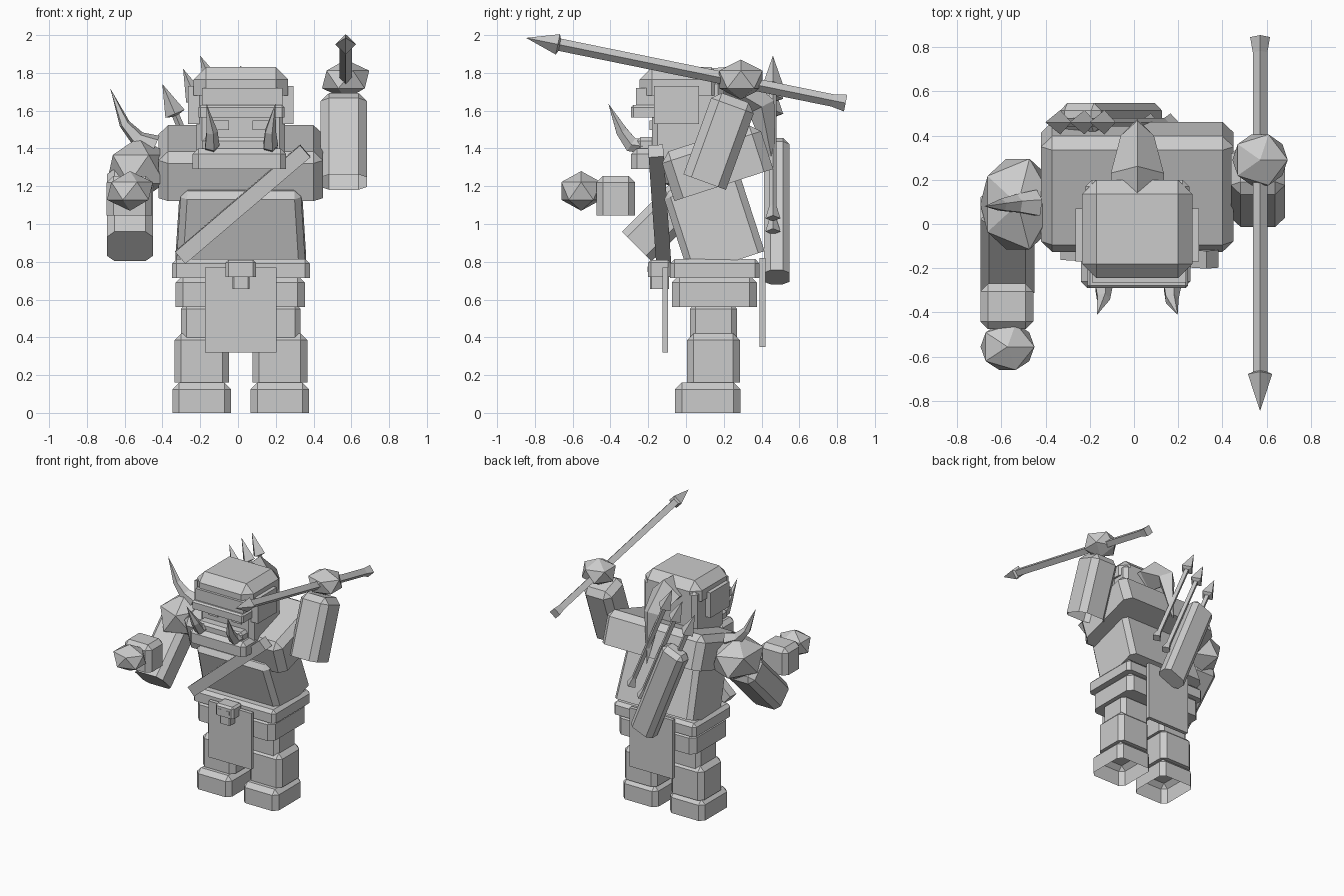
import bpy, bmesh, math
from mathutils import Vector, Euler, Matrix

default = bpy.data.objects.get("Cube")
if default:
    bpy.data.objects.remove(default)

grey = bpy.data.materials.new("plain grey")
grey.use_nodes = True
grey.diffuse_color = (0.6, 0.6, 0.6, 1)
grey.node_tree.nodes["Principled BSDF"].inputs["Base Color"].default_value = (0.6, 0.6, 0.6, 1)

MID = 0.015  # body centre line


def finish(name, bm):
    bmesh.ops.recalc_face_normals(bm, faces=bm.faces)
    mesh = bpy.data.meshes.new(name)
    bm.to_mesh(mesh)
    bm.free()
    mesh.materials.append(grey)
    obj = bpy.data.objects.new(name, mesh)
    bpy.context.collection.objects.link(obj)
    return obj


def box(name, loc, size, bevel=0.0, tilt=0, lean=0, top=1.0, open_base=False):
    """Box chamfered on its sides and top; tilt turns it about x, lean about y."""
    bm = bmesh.new()
    bmesh.ops.create_cube(bm, size=1)
    for v in bm.verts:
        if v.co.z > 0:
            v.co.x *= top
        v.co = Vector(a * b for a, b in zip(v.co, size))
    low = -size[2] / 2 + 1e-4
    if bevel:
        edges = [e for e in bm.edges if not all(v.co.z < low for v in e.verts)]
        bmesh.ops.bevel(bm, geom=edges, offset=bevel, segments=1, affect='EDGES')
    if open_base:
        base = [f for f in bm.faces if all(v.co.z < low for v in f.verts)]
        bmesh.ops.delete(bm, geom=base, context='FACES')
    turn = Euler((math.radians(tilt), math.radians(lean), 0), 'YXZ').to_matrix().to_4x4()
    bm.transform(Matrix.Translation(loc) @ turn)
    return finish(name, bm)


def span(name, x, y, z, bevel=0.0):
    """Box given by its limits on each axis."""
    lims = (x, y, z)
    return box(name, [(a + b) / 2 for a, b in lims], [b - a for a, b in lims], bevel)


def loft(name, points, radii, sides=4, ref=(1, 0, 0)):
    """Skin regular rings along a path; a zero radius makes a point."""
    bm = bmesh.new()
    pts, ref = [Vector(p) for p in points], Vector(ref)
    rings = []
    for i, (p, r) in enumerate(zip(pts, radii)):
        t = (pts[min(i + 1, len(pts) - 1)] - pts[max(i - 1, 0)]).normalized()
        u = (ref - t * ref.dot(t)).normalized()
        w = t.cross(u)
        angles = [math.tau * k / sides for k in range(sides)]
        rings.append([bm.verts.new(p + (u * math.cos(a) + w * math.sin(a)) * max(r, 0.0005))
                      for a in angles])
    for a, b in zip(rings, rings[1:]):
        for k in range(sides):
            n = (k + 1) % sides
            bm.faces.new((a[k], a[n], b[n], b[k]))
    bm.faces.new(rings[0])
    bm.faces.new(rings[-1])
    return finish(name, bm)


def ball(name, loc, half):
    """Coarse faceted ball with the given half sizes."""
    bm = bmesh.new()
    bmesh.ops.create_icosphere(bm, subdivisions=1, radius=1)
    reach = [max(v.co[i] for v in bm.verts) for i in range(3)]
    scale = [h / r for h, r in zip(half, reach)]
    bm.transform(Matrix.Translation(loc) @ Matrix.Diagonal((*scale, 1)))
    return finish(name, bm)


def shaft(name, tip, butt, radius, head_len, head_radius, tail_radius, ref=(1, 0, 0)):
    """Straight shaft with a pointed head and a flared tail."""
    tip, butt = Vector(tip), Vector(butt)
    d = (butt - tip).normalized()
    neck = tip + d * head_len
    path = [tip, neck, neck + d * 0.01, butt - d * 0.07, butt]
    return loft(name, path, [0, head_radius, radius, radius, tail_radius], ref=ref)


# Legs
for side, s in (("right", -1), ("left", 1)):
    cx = MID + s * 0.207
    box(side + "_boot", (cx, 0.115, 0.08), (0.31, 0.345, 0.16), 0.035, open_base=True)
    box(side + "_shin", (cx, 0.145, 0.29), (0.29, 0.28, 0.26), 0.035)
    box(side + "_thigh", (cx - s * 0.02, 0.145, 0.49), (0.26, 0.25, 0.18), 0.03)

# Waist
span("pelvis", (-0.33, 0.355), (-0.075, 0.375), (0.56, 0.73), 0.04)
span("belt", (-0.35, 0.38), (-0.085, 0.39), (0.715, 0.815), 0.025)
span("front_loincloth", (-0.175, 0.205), (-0.125, -0.095), (0.32, 0.77))
span("back_loincloth", (-0.175, 0.205), (0.39, 0.42), (0.35, 0.82))
span("skull_buckle", (-0.065, 0.095), (-0.2, -0.08), (0.72, 0.81), 0.015)
span("skull_jaw", (-0.03, 0.06), (-0.19, -0.09), (0.655, 0.73), 0.008)
for s in (-1, 1):
    box("skull_eye", (MID + s * 0.035, -0.2, 0.76), (0.03, 0.008, 0.03))

# Torso leaning forward
box("torso", (MID, 0.145, 1.01), (0.69, 0.42, 0.46), 0.035, tilt=18, top=0.92)
box("shoulder_block", (MID, 0.16, 1.33), (0.87, 0.55, 0.26), 0.05, tilt=18)
box("chest_strap", (0.025, -0.14, 1.105), (0.083, 0.08, 0.87), 0.0, lean=49.5, tilt=4)

# Head
span("head", (-0.22, 0.25), (-0.18, 0.2), (1.32, 1.77), 0.03)
span("helmet", (-0.235, 0.265), (-0.245, 0.2), (1.68, 1.83), 0.065)
span("helmet_band", (-0.19, 0.235), (-0.265, -0.15), (1.63, 1.72))
span("brow", (-0.21, 0.245), (-0.29, -0.15), (1.565, 1.63), 0.012)
span("jaw", (-0.24, 0.255), (-0.29, -0.1), (1.29, 1.4), 0.03)
span("lip", (-0.19, 0.21), (-0.26, -0.15), (1.38, 1.46), 0.02)
for side, s in (("right", -1), ("left", 1)):
    box(side + "_ear", (MID + s * 0.25, -0.05, 1.63), (0.06, 0.24, 0.2))
    box(side + "_eye", (MID + s * 0.105, -0.183, 1.523), (0.085, 0.02, 0.05))
    loft(side + "_tusk",
         [(MID + s * 0.155, y, z) for y, z in
          ((-0.22, 1.41), (-0.29, 1.42), (-0.34, 1.49))] + [(MID + s * 0.182, -0.41, 1.635)],
         [0.04, 0.042, 0.032, 0], sides=5)
loft("hair_tail",
     [(MID, 0.1, 1.7), (MID, 0.23, 1.72), (MID, 0.4, 1.62), (MID, 0.475, 1.24)],
     [0.12, 0.12, 0.075, 0])

# Right arm, shoulder guard and horn
box("right_upper_arm", (-0.572, -0.08, 1.062), (0.245, 0.22, 0.51), 0.04, tilt=-45)
span("right_forearm", (-0.695, -0.455), (-0.475, -0.27), (1.045, 1.255), 0.035)
ball("right_hand", (-0.572, -0.555, 1.175), (0.122, 0.105, 0.105))
ball("shoulder_guard", (-0.525, 0.09, 1.29), (0.17, 0.205, 0.17))
loft("guard_horn",
     [(-0.44, 0.09, 1.41), (-0.53, 0.09, 1.45), (-0.6, 0.085, 1.53), (-0.675, 0.08, 1.715)],
     [0.065, 0.045, 0.03, 0], sides=5, ref=(0, 1, 0))

# Left arm raised with the spear
box("left_forearm", (0.56, 0.18, 1.445), (0.245, 0.24, 0.475), 0.045, tilt=-20, open_base=True)
ball("left_hand", (0.57, 0.29, 1.765), (0.125, 0.115, 0.105))
shaft("spear", (0.57, -0.845, 1.985), (0.57, 0.845, 1.64), 0.033, 0.17, 0.055, 0.045)

# Quiver and arrows on the back
box("quiver", (-0.11, 0.48, 1.075), (0.2, 0.135, 0.77), 0.035, lean=-22)
for i, (x, z) in enumerate(((-0.2, 1.89), (-0.29, 1.82), (-0.4, 1.74))):
    shaft("arrow_%d" % (i + 1), (x, 0.46, z), (x + 0.365, 0.46, z - 0.86),
          0.02, 0.17, 0.055, 0.04, ref=(0, 1, 0))
